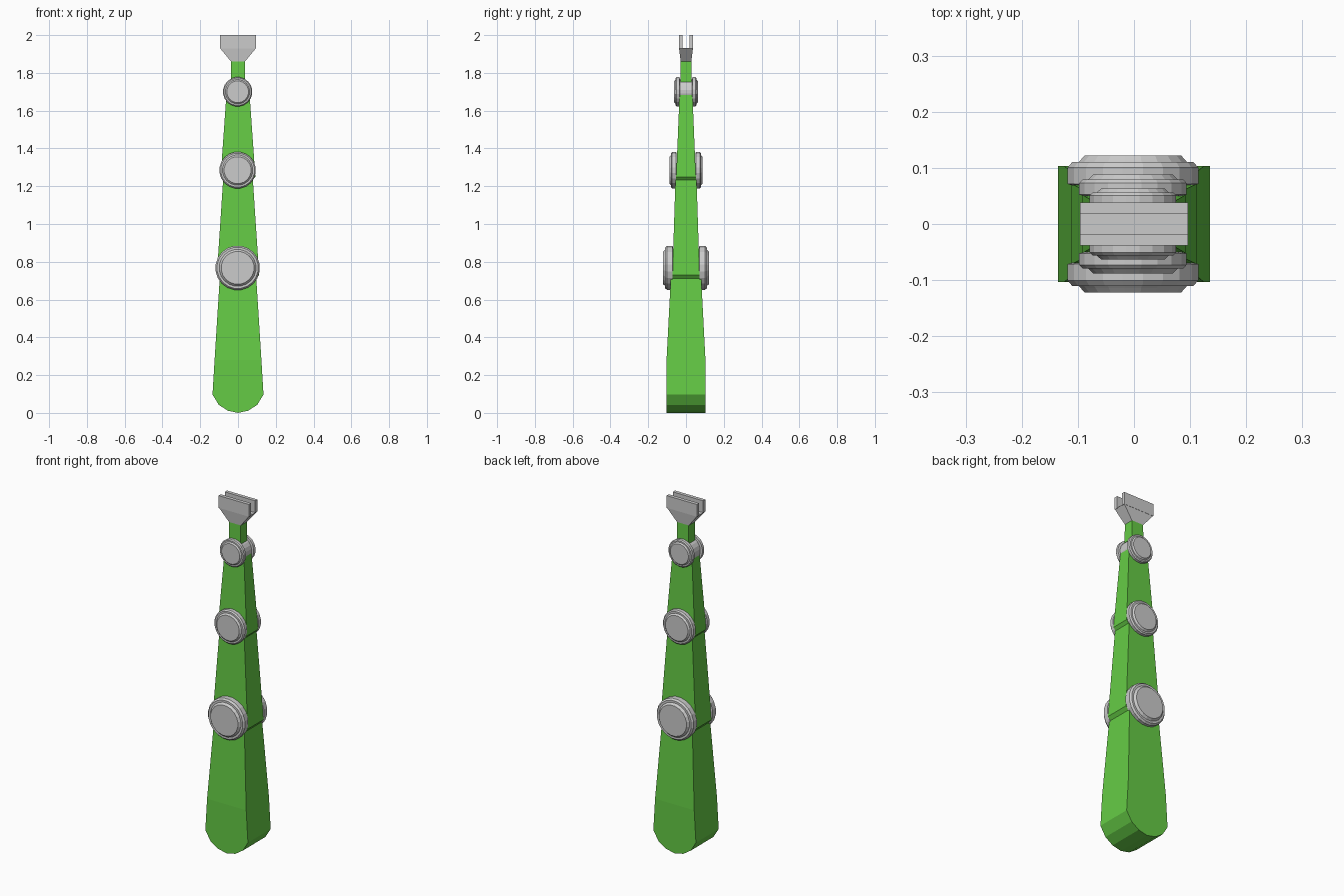
import bpy, bmesh, math

if "Cube" in bpy.data.objects:
    bpy.data.objects.remove(bpy.data.objects["Cube"])

green = bpy.data.materials.new("green_shell")
green.diffuse_color = (0.13, 0.60, 0.06, 1)
green.use_nodes = True
green.node_tree.nodes["Principled BSDF"].inputs["Base Color"].default_value = green.diffuse_color


def finish(name, bm, mat=None):
    bmesh.ops.remove_doubles(bm, verts=bm.verts, dist=1e-5)
    bmesh.ops.recalc_face_normals(bm, faces=bm.faces)
    mesh = bpy.data.meshes.new(name)
    bm.to_mesh(mesh)
    bm.free()
    ob = bpy.data.objects.new(name, mesh)
    bpy.context.collection.objects.link(ob)
    if mat:
        mesh.materials.append(mat)
    return ob


def loft(name, rows, mat=None, y0=0.0):
    """Stack of rectangles: (z, half width x, half depth y)."""
    bm = bmesh.new()
    rings = [[bm.verts.new((sx * hx, y0 + sy * hy, z))
              for sx, sy in ((-1, -1), (1, -1), (1, 1), (-1, 1))]
             for z, hx, hy in rows]
    for a, b in zip(rings, rings[1:]):
        for i in range(4):
            j = (i + 1) % 4
            bm.faces.new((a[i], a[j], b[j], b[i]))
    bm.faces.new(rings[0][::-1])
    bm.faces.new(rings[-1])
    return finish(name, bm, mat)


def lathe_y(name, profile, z, sides=20):
    """Revolve (radius, y) points around a y-directed axis at height z."""
    bm = bmesh.new()
    rings = []
    for r, y in profile:
        ang = [2 * math.pi * (i + 0.5) / sides for i in range(sides)]
        rings.append([bm.verts.new((r * math.cos(t) - 0.002, y, z + r * math.sin(t)))
                      for t in ang])
    for a, b in zip(rings, rings[1:]):
        for i in range(sides):
            j = (i + 1) % sides
            bm.faces.new((a[i], a[j], b[j], b[i]))
    bm.faces.new(rings[0])
    bm.faces.new(rings[-1])
    return finish(name, bm)


# Tapered arm segments, each with a rounded lower end
loft("lower_arm", [(0, 0, .103), (.012, .055, .103), (.043, .102, .103), (.097, .135, .103),
                   (.28, .124, .103), (.74, .095, .079)], green)
loft("middle_arm", [(.69, .07, .072), (.708, .095, .072), (.73, .112, .072),
                    (1.26, .077, .055)], green)
loft("upper_arm", [(1.215, .055, .052), (1.233, .078, .052), (1.25, .092, .052),
                   (1.69, .061, .034)], green)
loft("wrist", [(1.68, .037, .031), (1.865, .037, .028)], green)

# Stepped joint caps on both sides: z, radius, inner y, outer y
for label, z, r, y_in, y_out in (("lower", .768, .118, .068, .122),
                                 ("middle", 1.285, .097, .050, .088),
                                 ("wrist", 1.70, .078, .033, .063)):
    d = y_out - y_in
    shape = [(.90, 0), (1, .06), (1, .60), (.93, .78), (.83, .78), (.80, .85), (.74, 1)]
    for side, s in (("front", -1), ("back", 1)):
        lathe_y(f"{label}_joint_cap_{side}",
                [(r * k, s * (y_in + d * t)) for k, t in shape], z)

# Wrist axle visible between the caps
lathe_y("wrist_axle", [(.066, -.036), (.066, .036)], 1.70)

# Gripper head: flared base with two parallel plates
loft("gripper_base", [(1.86, .037, .028), (1.932, .096, .037)])
for side, s in (("front", -1), ("back", 1)):
    loft(f"gripper_plate_{side}", [(1.93, .096, .010), (2.0, .096, .010)], y0=s * .028)
